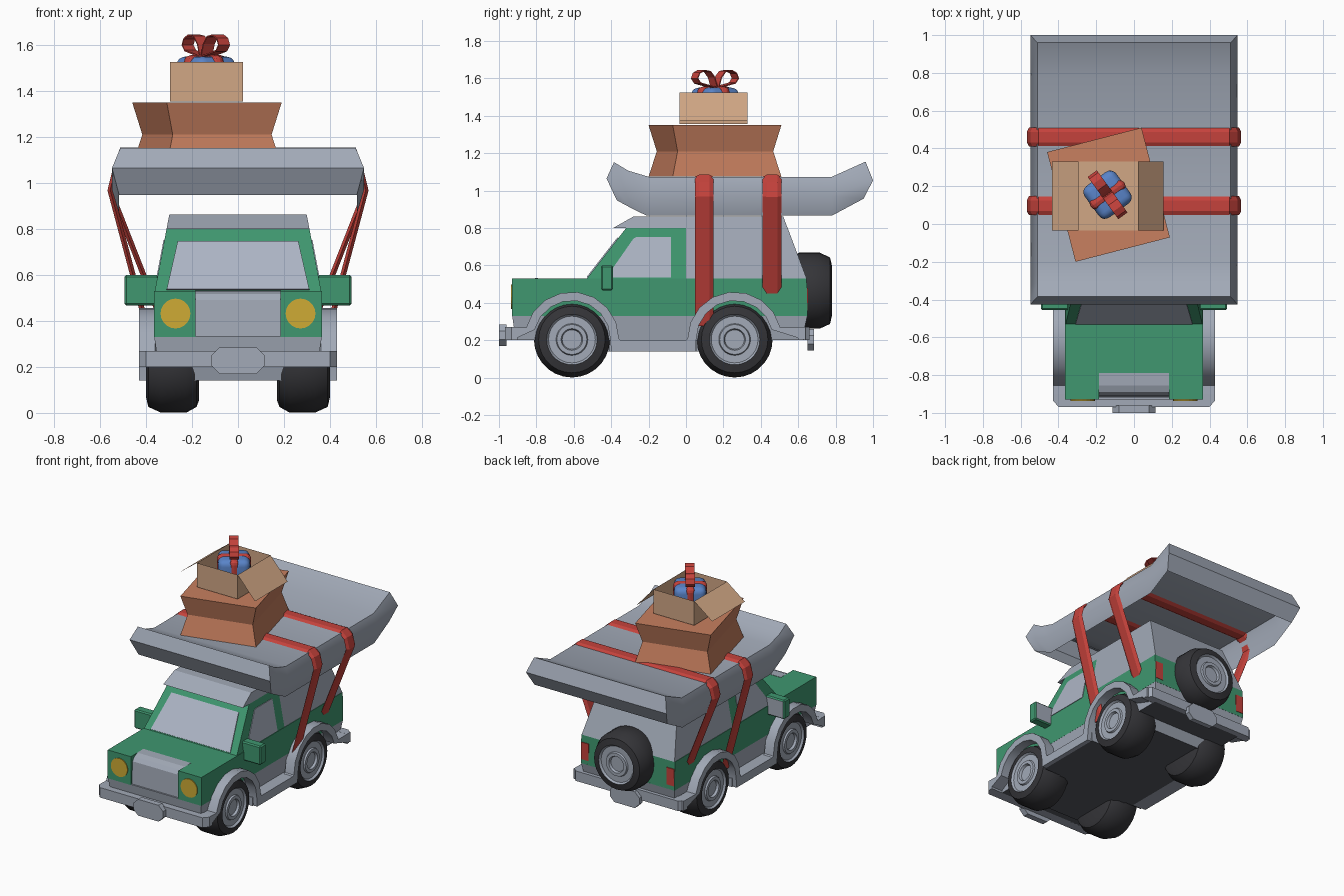
import bpy, bmesh, math
from mathutils import Matrix, Vector

if "Cube" in bpy.data.objects:
    bpy.data.objects.remove(bpy.data.objects["Cube"])


def mat(name, r, g, b):
    m = bpy.data.materials.new(name)
    m.diffuse_color = (r, g, b, 1)
    m.use_nodes = True
    m.node_tree.nodes["Principled BSDF"].inputs["Base Color"].default_value = m.diffuse_color
    return m


GREEN = mat("green paint", .05, .31, .16)
GRAY = mat("light gray", .36, .40, .475)
GLASS = mat("window gray", .42, .465, .56)
TYRE = mat("tyre black", .035, .035, .04)
DARK = mat("underside gray", .09, .095, .115)
YELLOW = mat("headlight yellow", .62, .41, .035)
RED = mat("strap red", .56, .055, .045)
ORANGE = mat("cardboard orange", .58, .215, .115)
TAN = mat("cardboard tan", .64, .385, .235)
BLUE = mat("gift blue", .10, .23, .58)


def finish(name, bm, mats, rule=None, smooth=None):
    """Turn a bmesh into an object; rule(face) picks the material slot."""
    bmesh.ops.recalc_face_normals(bm, faces=bm.faces)
    bm.normal_update()
    for f in bm.faces:
        f.material_index = rule(f) if rule else 0
    me = bpy.data.meshes.new(name)
    bm.to_mesh(me)
    bm.free()
    for m in mats:
        me.materials.append(m)
    ob = bpy.data.objects.new(name, me)
    bpy.context.collection.objects.link(ob)
    if smooth:
        bpy.ops.object.select_all(action='DESELECT')
        ob.select_set(True)
        bpy.context.view_layer.objects.active = ob
        bpy.ops.object.shade_smooth_by_angle(angle=math.radians(smooth))
    return ob


def loft(name, rings, mats, rule=None, smooth=None, caps=True, closed=True):
    """Skin a list of point rings."""
    bm = bmesh.new()
    vs = [[bm.verts.new(p) for p in r] for r in rings]
    n = len(rings[0])
    for a, b in zip(vs, vs[1:]):
        for i in range(n if closed else n - 1):
            j = (i + 1) % n
            bm.faces.new((a[i], a[j], b[j], b[i]))
    if caps:
        bm.faces.new(vs[0])
        bm.faces.new(vs[-1])
    return finish(name, bm, mats, rule, smooth)


def prism(name, pts, w, mats, rule=None):
    """Side profile (y, z) spanned across the car; half width w depends on z."""
    return loft(name, [[(s * w(z), y, z) for y, z in pts] for s in (-1, 1)], mats, rule)


def box(name, lo, hi, mats, bevel=0, rule=None, seg=1, smooth=None):
    bm = bmesh.new()
    lo, hi = Vector(lo), Vector(hi)
    bmesh.ops.create_cube(bm, size=1, matrix=Matrix.Translation((lo + hi) / 2) @ Matrix.Diagonal((*(hi - lo), 1)))
    if bevel:
        bmesh.ops.bevel(bm, geom=bm.edges[:], offset=bevel, segments=seg, profile=.5, affect='EDGES')
    return finish(name, bm, mats, rule, smooth)


def under(f):
    return 1 if f.normal.z < -.5 else 0


# --- lower body, chassis, hood and cabin ---
def cabin_w(z):
    return .362 - (z - .53) * .19


prism("lower_body", [(-.93, .335), (-.91, .20), (.62, .20), (.65, .335)],
      lambda z: .365 - (.335 - z) * .15, [GRAY, DARK], under)
prism("chassis", [(-.80, .21), (-.78, .14), (.42, .14), (.46, .21)], lambda z: .27, [GRAY, DARK], under)
box("floor_pan", (-.40, -.41, .14), (.40, .06, .2), [GRAY, DARK], rule=under)
prism("body_band", [(-.80, .33), (-.80, .53), (.645, .53), (.65, .33)], lambda z: .365, [GREEN])
prism("cabin", [(-.53, .53), (-.32, .80), (0, .80), (0, .53)], cabin_w, [GREEN])
prism("rear_canopy", [(0, .53), (0, .81), (.54, .81), (.645, .53)], cabin_w, [GRAY])
prism("roof", [(-.39, .80), (-.28, .862), (.52, .862), (.543, .80)], cabin_w, [GRAY])
prism("side_windows", [(-.41, .535), (-.395, .58), (-.28, .745), (-.265, .752), (-.08, .752), (-.08, .535)],
      lambda z: cabin_w(z) + .004, [GLASS])

# windscreen plate lying on the slope of the cabin front
slope = Vector((0, .21, .27)).normalized()
out = Vector((0, -.27, .21)).normalized()
rings = []
for d in (0, .006):
    rings.append([Vector((x, -.53, .53)) + slope * t + out * d
                  for x, t in ((-.31, .006), (.31, .006), (.262, .272), (-.262, .272))])
loft("windscreen", rings, [GLASS])

# hood corners with headlights, rounded grille between them
prism("grille", [(-.79, .33), (-.79, .532), (-.855, .53), (-.89, .517), (-.91, .49), (-.92, .33)],
      lambda z: .186, [GRAY])
for s, side in ((-1, "left"), (1, "right")):
    a, b = sorted((s * .185, s * .365))
    box(side + "_hood_corner", (a, -.93, .33), (b, -.79, .53), [GREEN])
    rings = [[(s * .272 + .065 * math.cos(t), y, .432 + .065 * math.sin(t))
              for t in (i * math.tau / 20 for i in range(20))] for y in (-.928, -.936)]
    loft(side + "_headlight", rings, [YELLOW])
    a, b = sorted((s * .305, s * .362))
    box(side + "_tail_light", (a, .64, .36), (b, .652, .48), [RED])
    a, b = sorted((s * .345, s * .493))
    box(side + "_mirror", (a, -.455, .467), (b, -.39, .60), [GREEN, GRAY], .008,
        rule=lambda f: 1 if f.normal.y > .9 else 0)

# --- wheel arches, sills and bumper ends: one strip per side ---
WHEELS = (-.61, .26)


def arc(yc, a0, a1, n=9):
    for i in range(n):
        t = math.radians(a0 + (a1 - a0) * i / (n - 1))
        c, s = math.cos(t), math.sin(t)
        yield (yc + .205 * c, .207 + .205 * s), (yc + .252 * c, .207 + .252 * s)


strip = [((-.93, .20), (-.93, .27)), *arc(WHEELS[0], 166, 0),
         ((-.40, .14), (-.35, .20)), ((.05, .14), (0, .20)),
         *arc(WHEELS[1], 180, 14), ((.64, .20), (.64, .27))]
for s, side in ((-1, "left"), (1, "right")):
    rings = [[(s * .33, *i), (s * .43, *i), (s * .43, *o), (s * .36, *o)] for i, o in strip]
    loft(side + "_arches_and_sill", rings, [GRAY, DARK], smooth=30)

# bumpers and number-plate blocks
for name, y0, y1, p0, p1, z0, z1 in (("front", -.90, -.968, -.96, -1.0, .17, .285),
                                     ("rear", .60, .66, .65, .685, .145, .26)):
    d = math.copysign(.035, y1)
    pts = [(-.43, y0), (-.43, y1 - d), (-.40, y1), (.40, y1), (.43, y1 - d), (.43, y0)]
    loft(name + "_bumper", [[(x, y, z) for x, y in pts] for z in (.20, .27)], [GRAY])
    c, k = .115, .035
    octo = [(-c, z0 + k), (-c + k, z0), (c - k, z0), (c, z0 + k), (c, z1 - k), (c - k, z1), (k - c, z1), (-c, z1 - k)]
    loft(name + "_plate", [[(x, y, z) for x, z in octo] for y in (p0, p1)], [GRAY])

# --- wheels: lathed tyre and stepped rim, axis along x ---
PROFILE = [(.02, .17), (.15, .17), (.178, .18), (.203, .225), (.203, .335), (.178, .39), (.135, .40),
           (.125, .387), (.085, .387), (.08, .398), (.058, .398), (.052, .382), (.01, .382)]


def wheel(name, s=1, seg=28):
    rings = [[(s * x, r * math.cos(i * math.tau / seg), r * math.sin(i * math.tau / seg)) for i in range(seg)]
             for r, x in PROFILE]

    def rim(f):
        c = f.calc_center_median()
        return 1 if abs(c.x) > .37 and math.hypot(c.y, c.z) < .137 else 0
    return loft(name, rings, [TYRE, GRAY], rim, 35)


for yc, end in zip(WHEELS, ("front", "rear")):
    for s, side in ((-1, "left"), (1, "right")):
        wheel(f"{end}_{side}_wheel", s).location = (0, yc, .204)
spare = wheel("spare_wheel")
spare.rotation_euler.z = math.pi / 2
spare.location = (0, .38, .465)

# --- raft: hollow tray, open underneath, curling up at both ends ---
TOP = [(-.385, 1.152), (-.31, 1.107), (-.20, 1.074), (.78, 1.074), (.96, 1.155)]
MID = [(-.425, 1.065), (-.33, 1.015), (-.21, .97), (.78, .97), (1.0, 1.055)]
LOW = [(-.37, .948), (-.29, .905), (-.21, .866), (.78, .866), (.95, .957)]
bm = bmesh.new()
rows = []
for t, m, b in zip(TOP, MID, LOW):
    rows.append([bm.verts.new((x, *p)) for x, p in
                 ((-.517, b), (-.548, m), (-.512, t), (.512, t), (.548, m), (.517, b))])
for a, b in zip(rows, rows[1:]):
    for i in range(5):
        bm.faces.new((a[i], a[i + 1], b[i + 1], b[i]))
for r in (rows[0], rows[-1]):
    bm.faces.new((r[1], r[2], r[3], r[4]))
    bm.faces.new((r[0], r[1], r[4], r[5]))
finish("raft", bm, [GRAY], smooth=45)


# --- flat bands swept along a path in the x-z plane ---
def band(name, path, section, m, y=0):
    pts = [Vector(p) for p in path]
    rings = []
    for i, p in enumerate(pts):
        t = (pts[min(i + 1, len(pts) - 1)] - pts[max(i - 1, 0)]).normalized()
        rings.append([(p.x - t.y * n, y + w, p.y + t.x * n) for w, n in section])
    return loft(name, rings, [m])


STRAP = [(-.05, 0), (-.028, .012), (.028, .012), (.05, 0), (.028, -.012), (-.028, -.012)]
for y, end, foot in ((.097, "front", (.372, .28)), (.46, "rear", (.352, .45))):
    half = [(.505, 1.073), (.538, 1.04), (.556, .97), foot]
    band(end + "_strap", [(-x, z) for x, z in reversed(half)] + half, STRAP, RED, y)

# --- lower carton with a crushed waist ---
rings = [[(sx * (.258 - d), sy * (.30 - d), z) for sx, sy in ((-1, -1), (1, -1), (1, 1), (-1, 1))]
         for z, d in ((1.075, 0), (1.21, .036), (1.35, 0))]
carton = loft("lower_carton", rings, [ORANGE])
carton.location = (-.135, .155, 0)
carton.rotation_euler.z = math.radians(14.5)

# --- upper open box with two drooping flaps ---
bm = bmesh.new()
x0, x1, y0, y1 = -.295, .022, -.035, .33
lo, hi = ([bm.verts.new((x, y, z)) for x, y in ((x0, y0), (x1, y0), (x1, y1), (x0, y1))] for z in (1.355, 1.525))
bm.faces.new(lo)
for i in range(4):
    j = (i + 1) % 4
    bm.faces.new((lo[i], lo[j], hi[j], hi[i]))
finish("open_box", bm, [TAN])
for name, xa, xb, zb in (("left", x0, -.435, 1.42), ("right", x1, .157, 1.375)):
    loft(name + "_flap", [[(xa, y, 1.525), (xb, y, zb)] for y in (y0, y1)], [TAN], caps=False, closed=False)

# --- gift with crossed ribbons and a two-loop bow ---
turn = math.radians(36)
gift = [box("gift", (-.103, -.103, 1.36), (.103, .103, 1.55), [BLUE], .04, seg=4, smooth=40),
        box("gift_ribbon_across", (-.109, -.032, 1.365), (.109, .032, 1.556), [RED], .03, seg=3),
        box("gift_ribbon_along", (-.032, -.109, 1.365), (.032, .109, 1.556), [RED], .03, seg=3)]
for ob in gift:
    ob.location = (-.14, .155, 0)
    ob.rotation_euler.z = turn
LOOP = [(.005, 1.553), (.022, 1.605), (.05, 1.637), (.09, 1.643), (.122, 1.628), (.135, 1.60),
        (.115, 1.575), (.005, 1.55)]
for s, side in ((-1, "left"), (1, "right")):
    bow = band(side + "_bow_loop", [(s * x, z) for x, z in LOOP],
               [(-.03, -.003), (.03, -.003), (.03, .003), (-.03, .003)], RED)
    bow.location = (-.14, .155, 0)
    bow.rotation_euler.z = turn - math.pi / 2
